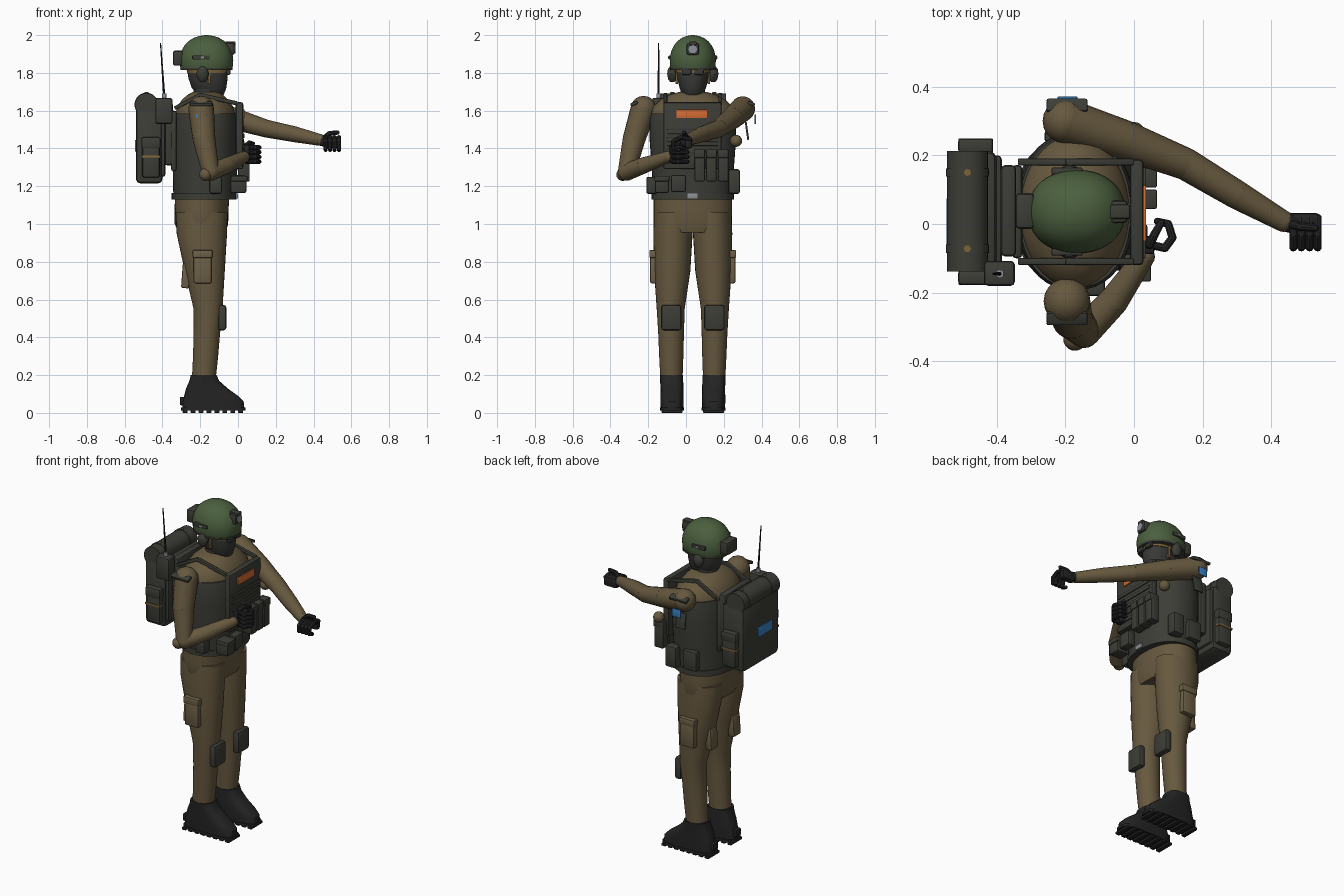
import bpy, bmesh, math
from mathutils import Vector, Matrix

MID = 0.036  # the figure's own mirror plane in y


def mat(name, r, g, b):
    m = bpy.data.materials.new(name)
    m.diffuse_color = (r, g, b, 1)
    return m


TAN = mat("uniform tan", 0.135, 0.100, 0.050)
POCKET = mat("pocket tan", 0.155, 0.118, 0.062)
VEST = mat("vest grey", 0.046, 0.047, 0.038)
GREEN = mat("helmet green", 0.070, 0.115, 0.048)
FACE = mat("mask grey", 0.040, 0.040, 0.037)
BLACK = mat("boot black", 0.017, 0.017, 0.017)
ORANGE = mat("marker orange", 0.68, 0.15, 0.035)
BLUE = mat("patch blue", 0.04, 0.23, 0.56)
GOLD = mat("strap brown", 0.20, 0.125, 0.04)
METAL = mat("metal grey", 0.27, 0.29, 0.32)


def finish(name, bm, material):
    bmesh.ops.recalc_face_normals(bm, faces=bm.faces[:])
    me = bpy.data.meshes.new(name)
    bm.to_mesh(me)
    bm.free()
    me.materials.append(material)
    ob = bpy.data.objects.new(name, me)
    bpy.context.collection.objects.link(ob)
    return ob


def box(name, m, xs, ys, zs, bevel=0.008, rot=(0, 'X')):
    bm = bmesh.new()
    size = [abs(a[1] - a[0]) for a in (xs, ys, zs)]
    mid = Vector([(a[0] + a[1]) / 2 for a in (xs, ys, zs)])
    bmesh.ops.create_cube(bm, size=1, matrix=Matrix.Diagonal((*size, 1)))
    if bevel:
        bmesh.ops.bevel(bm, geom=bm.edges[:], offset=min(bevel, min(size) * 0.4),
                        segments=2, profile=0.5, affect='EDGES')
    bm.transform(Matrix.Translation(mid) @ Matrix.Rotation(math.radians(rot[0]), 4, rot[1]))
    return finish(name, bm, m)


def sides(name, m, xs, ds, zs, bevel=0.008, rot=(0, 'X')):
    """A box on each side, ds = distances from the mirror plane."""
    for s, label in ((-1, "right_"), (1, "left_")):
        box(label + name, m, xs, (MID + s * ds[0], MID + s * ds[1]), zs, bevel, rot)


def loft(name, m, rings, n=32, power=2.0):
    """Stacked rounded sections: (z, x0, x1, centre y, half width y)."""
    bm = bmesh.new()
    loops = []
    for z, x0, x1, cy, ry in rings:
        loop = []
        for i in range(n):
            a = 2 * math.pi * i / n
            c, s = math.cos(a), math.sin(a)
            c, s = (math.copysign(abs(v) ** (2 / power), v) for v in (c, s))
            loop.append(bm.verts.new(((x0 + x1) / 2 + (x1 - x0) / 2 * c, cy + ry * s, z)))
        loops.append(loop)
    for a, b in zip(loops, loops[1:]):
        for i in range(n):
            bm.faces.new((a[i], a[(i + 1) % n], b[(i + 1) % n], b[i]))
    bm.faces.new(loops[0])
    bm.faces.new(loops[-1])
    return finish(name, bm, m)


def limb(name, m, pts, n=20):
    """Cones between points with balls at the joints: (x, y, z, radius)."""
    bm = bmesh.new()
    for x, y, z, r in pts:
        bmesh.ops.create_uvsphere(bm, u_segments=n, v_segments=n // 2, radius=r,
                                  matrix=Matrix.Translation((x, y, z)))
    for a, b in zip(pts, pts[1:]):
        p, q = Vector(a[:3]), Vector(b[:3])
        rot = (q - p).to_track_quat('Z', 'Y').to_matrix().to_4x4()
        bmesh.ops.create_cone(bm, cap_ends=True, segments=n, radius1=a[3], radius2=b[3],
                              depth=(q - p).length, matrix=Matrix.Translation((p + q) / 2) @ rot)
    return finish(name, bm, m)


def disc(name, m, p, q, r, n=24):
    bm = bmesh.new()
    p, q = Vector(p), Vector(q)
    rot = (q - p).to_track_quat('Z', 'Y').to_matrix().to_4x4()
    bmesh.ops.create_cone(bm, cap_ends=True, segments=n, radius1=r, radius2=r,
                          depth=(q - p).length, matrix=Matrix.Translation((p + q) / 2) @ rot)
    return finish(name, bm, m)


# legs, boots, knee pads and pockets
for s, side in ((-1, "right_"), (1, "left_")):
    def Y(d):
        return MID + s * d
    loft(side + "leg", TAN, [(0.16, -0.245, -0.12, Y(.113), .058), (0.30, -0.238, -0.105, Y(.114), .064),
         (0.42, -0.235, -0.095, Y(.115), .068), (0.55, -0.235, -0.082, Y(.117), .074),
         (0.75, -0.282, -0.07, Y(.109), .096), (0.95, -0.325, -0.058, Y(.105), .104),
         (1.06, -0.33, -0.055, Y(.10), .105)])
    loft(side + "boot", BLACK, [(0.015, -0.295, 0.035, Y(.11), .061), (0.06, -0.295, 0.03, Y(.11), .062),
         (0.09, -0.285, 0.0, Y(.11), .062), (0.13, -0.275, -0.055, Y(.11), .061),
         (0.17, -0.257, -0.10, Y(.112), .061), (0.20, -0.25, -0.113, Y(.113), .061)], power=3)
    loft(side + "sole", BLACK, [(0.012, -0.302, 0.04, Y(.11), .063), (0.028, -0.302, 0.04, Y(.11), .063)], power=3.5)
    for i in range(8):
        x = -0.28 + i * 0.042
        box(side + "sole_lug", BLACK, (x - .013, x + .013), (Y(.055), Y(.165)), (0, .016), .003)
    box(side + "heel_tab", BLACK, (-0.307, -0.285), (Y(.085), Y(.135)), (.04, .085), .005)
    box(side + "knee_pad", VEST, (-0.105, -0.062), (Y(.06), Y(.168)), (.437, .572), .014)
sides("thigh_pocket", POCKET, (-0.235, -0.14), (.185, .226), (.685, .86), .01)
sides("pocket_flap", POCKET, (-0.24, -0.135), (.19, .230), (.82, .862), .006)
sides("rear_pocket", POCKET, (-0.297, -0.255), (.075, .145), (.66, .79), .008, (4, 'Y'))

# hips, torso and vest
loft("hips", TAN, [(0.955, -0.315, -0.065, MID, .19), (1.0, -0.335, -0.052, MID, .207),
     (1.08, -0.336, -0.05, MID, .208), (1.15, -0.333, -0.045, MID, .208)], 40, 2.2)
loft("torso", TAN, [(1.14, -0.33, -0.03, MID, .20), (1.45, -0.335, -0.01, MID, .222),
     (1.57, -0.335, -0.01, MID, .226), (1.62, -0.322, -0.025, MID, .212), (1.66, -0.295, -0.055, MID, .17),
     (1.685, -0.265, -0.08, MID, .12), (1.70, -0.235, -0.10, MID, .07)], 40)
loft("vest", VEST, [(1.14, -0.342, -0.012, MID, .208), (1.30, -0.346, -0.003, MID, .218),
     (1.45, -0.344, 0.0, MID, .229), (1.55, -0.340, -0.002, MID, .229), (1.585, -0.335, -0.01, MID, .222)], 40, 2.2)
loft("belt", VEST, [(1.13, -0.352, -0.008, MID, .218), (1.165, -0.352, -0.008, MID, .218)], 40, 2.2)
box("belt_buckle", METAL, (-0.012, 0.0), (.008, .062), (1.135, 1.162), .003)
box("chest_plate", VEST, (-0.012, .028), (-0.12, .188), (1.29, 1.645), .012)
box("chest_marker", ORANGE, (.027, .035), (-0.05, .112), (1.56, 1.605), .002)
box("back_plate", VEST, (-0.355, -0.325), (-0.10, .172), (1.28, 1.60), .012)
for i in range(5):
    z = 1.33 + i * 0.042
    box("webbing_row", VEST, (.025, .034), (-0.10, .17), (z, z + .022), .002)
sides("shoulder_strap", VEST, (-0.205, 0.0), (.135, .155), (1.65, 1.672), .005, (13, 'Y'))
sides("rear_strap", VEST, (-0.345, -0.185), (.135, .155), (1.64, 1.66), .005, (-28, 'Y'))

# pouches on the vest and belt
for i in range(3):
    y = 0.045 + i * 0.062
    box("magazine_pouch", VEST, (.0, .062), (y, y + .055), (1.225, 1.39), .008)
    box("magazine_flap", VEST, (.01, .067), (y - .001, y + .056), (1.35, 1.395), .006)
box("front_pouch", VEST, (-0.04, .045), (-0.165, -0.09), (1.165, 1.25), .01)
box("front_pouch_flap", VEST, (-0.035, .05), (-0.168, -0.087), (1.225, 1.255), .006)
box("small_front_pouch", VEST, (-0.01, .04), (-0.08, .0), (1.17, 1.26), .01)
box("left_side_pouch", VEST, (-0.13, -0.055), (.225, .285), (1.16, 1.29), .01)
box("right_side_pouch", VEST, (-0.15, -0.085), (-0.21, -0.15), (1.16, 1.25), .01)
box("rear_side_pouch", VEST, (-0.26, -0.17), (.235, .275), (1.17, 1.29), .01)

# neck, masked head and ear cups
loft("neck", FACE, [(1.62, -0.235, -0.10, MID, .065), (1.75, -0.235, -0.10, MID, .065)])
loft("head", FACE, [(1.665, -0.185, -0.095, MID, .035), (1.685, -0.21, -0.075, MID, .052),
     (1.72, -0.245, -0.062, MID, .070), (1.77, -0.262, -0.055, MID, .082),
     (1.83, -0.272, -0.055, MID, .088), (1.88, -0.27, -0.06, MID, .088)], 32, 2.2)
loft("goggle_band", GOLD, [(1.80, -0.268, -0.05, MID, .089), (1.822, -0.274, -0.048, MID, .091)], 32, 2.2)
sides("goggle_lens", FACE, (-0.062, -0.04), (.008, .058), (1.79, 1.824), .006)
sides("chin_strap", GOLD, (-0.16, -0.145), (.078, .092), (1.74, 1.83), .003)
for s, side in ((-1, "right_"), (1, "left_")):
    loft(side + "ear_cup", VEST, [(1.753, -0.20, -0.175, MID + s * .108, .012),
         (1.765, -0.212, -0.163, MID + s * .108, .022), (1.795, -0.222, -0.153, MID + s * .11, .026),
         (1.82, -0.212, -0.163, MID + s * .11, .022), (1.833, -0.20, -0.175, MID + s * .11, .012)], 20)

# helmet with rails, front mount and rear battery
HX, RX, RY = -0.167, .142, .122
loft("helmet", GREEN, [(z, HX - RX * k, HX + RX * k, MID, RY * k) for z, k in
     ((1.82, .95), (1.835, .985), (1.865, 1), (1.89, .985), (1.92, .92), (1.945, .82),
      (1.967, .68), (1.985, .48), (1.995, .28), (2.0, .06))], 40, 2.15)
loft("helmet_rim", VEST, [(1.814, HX - .138, HX + .138, MID, .119), (1.826, HX - .139, HX + .139, MID, .12)], 40, 2.15)
sides("helmet_rail", VEST, (-0.24, -0.15), (.108, .128), (1.87, 1.893), .004)
sides("rail_clip", METAL, (-0.20, -0.18), (.12, .131), (1.876, 1.888), .002)
box("front_mount", VEST, (-0.075, -0.018), (.003, .069), (1.895, 1.958), .012)
box("mount_top", VEST, (-0.07, -0.012), (.015, .057), (1.945, 1.966), .006)
disc("mount_lens", METAL, (-0.03, MID, 1.925), (-0.012, MID, 1.925), .022)
box("rear_battery", VEST, (-0.345, -0.29), (-0.014, .09), (1.838, 1.918), .012)

# arms
limb("right_upper_arm", TAN, [(-0.195, -0.225, 1.61, .068), (-0.18, -0.275, 1.45, .06), (-0.145, -0.315, 1.275, .046)])
limb("right_forearm", TAN, [(-0.145, -0.315, 1.275, .046), (-0.06, -0.225, 1.31, .043), (.03, -0.095, 1.355, .031)])
limb("right_elbow_pad", TAN, [(-0.172, -0.335, 1.262, .034)])
limb("left_upper_arm", TAN, [(-0.20, .30, 1.61, .066), (-0.03, .245, 1.56, .058), (.15, .175, 1.505, .047)])
limb("left_forearm", TAN, [(.15, .175, 1.505, .047), (.30, .085, 1.475, .042), (.435, .008, 1.445, .031)])
limb("left_elbow_pad", TAN, [(0.0, .265, 1.44, .032)])
for y, side, t in ((-0.275, "right_", 22), (.345, "left_", -22)):
    box(side + "shoulder_pad", VEST, (-0.255, -0.135), (y - .02, y + .02), (1.628, 1.646), .006, (t, 'X'))
box("right_arm_patch", BLUE, (-0.222, -0.165), (-0.299, -0.291), (1.53, 1.58), .002)
box("left_arm_patch", BLUE, (-0.222, -0.165), (.363, .371), (1.53, 1.58), .002)
box("left_arm_strip", VEST, (-0.225, -0.16), (.318, .328), (1.445, 1.54), .003, (8, 'X'))

# gloved right hand, fingers curled around an upright grip
box("right_palm", BLACK, (.03, .06), (-0.088, -0.035), (1.322, 1.42), .01)
for i in range(4):
    z = 1.33 + i * .025
    limb("right_finger", BLACK, [(.045, -.06, z, .0125), (.09, -.07, z, .0125), (.112, -.04, z, .0125),
         (.10, .0, z, .012), (.068, .008, z, .011)], 10)
limb("right_thumb", BLACK, [(.045, -.06, 1.415, .014), (.06, -.03, 1.43, .013), (.08, .005, 1.425, .011)], 10)

# gloved left hand reaching forward
limb("left_wrist", BLACK, [(.435, .008, 1.445, .029), (.47, .0, 1.435, .03)], 14)
box("left_palm", BLACK, (.452, .542), (-0.005, .032), (1.40, 1.462), .012)
for i in range(4):
    x = .464 + i * .0235
    limb("left_finger", BLACK, [(x, .018, 1.45, .0125), (x, -.03, 1.458, .0125), (x, -.066, 1.438, .0125),
         (x, -.068, 1.403, .012), (x, -.04, 1.392, .011)], 10)
limb("left_thumb", BLACK, [(.455, .0, 1.455, .014), (.485, -.008, 1.48, .013), (.528, -.012, 1.484, .011)], 10)

# backpack
box("pack_body", VEST, (-0.54, -0.40), (-0.138, .212), (1.215, 1.62), .022)
box("pack_back_panel", VEST, (-0.43, -0.385), (-0.125, .2), (1.25, 1.60), .012)
box("pack_padding", VEST, (-0.388, -0.343), (-0.095, .172), (1.31, 1.64), .014)
disc("pack_roll", VEST, (-0.485, -0.138, 1.632), (-0.485, .212, 1.632), .06, 28)
for y in (-0.072, .15):
    disc("roll_strap", VEST, (-0.485, y - .012, 1.632), (-0.485, y + .012, 1.632), .063, 28)
    disc("roll_button", GOLD, (-0.485, y, 1.69), (-0.485, y, 1.698), .01, 12)
sides("pack_pouch", VEST, (-0.508, -0.414), (.165, .209), (1.245, 1.455), .014)
sides("pouch_flap", VEST, (-0.512, -0.41), (.17, .213), (1.40, 1.46), .01)
sides("pouch_strap", GOLD, (-0.511, -0.411), (.17, .213), (1.35, 1.362), .002)
box("pack_patch", BLUE, (-0.546, -0.538), (-0.065, .075), (1.385, 1.445), .002)

# radio and antenna
box("radio", VEST, (-0.437, -0.347), (-0.18, -0.107), (1.53, 1.668), .012)
disc("antenna_base", METAL, (-0.39, -0.145, 1.66), (-0.391, -0.145, 1.69), .012, 12)
limb("antenna", BLACK, [(-0.391, -0.145, 1.68, .006), (-0.41, -0.145, 1.955, .003)], 8)

# smooth curved surfaces, keep edges sharp
bpy.ops.object.select_all(action='SELECT')
bpy.context.view_layer.objects.active = bpy.context.selected_objects[0]
bpy.ops.object.shade_smooth_by_angle(angle=math.radians(35))
